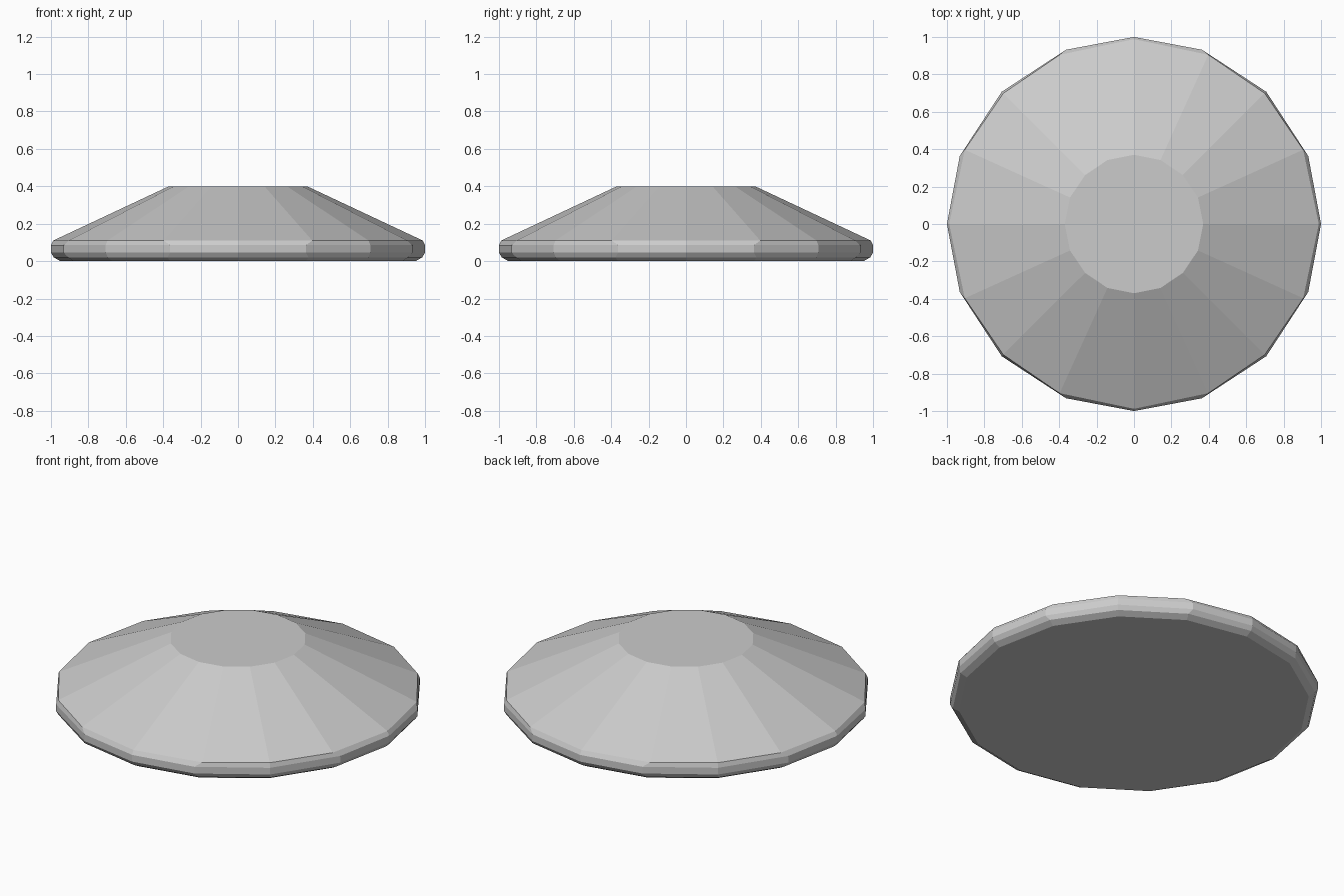
import bpy
import bmesh
from math import sin, cos, radians

cube = bpy.data.objects.get("Cube")
if cube:
    bpy.data.objects.remove(cube, do_unlink=True)

# Plain grey finish
grey = bpy.data.materials.new("light grey")
grey.use_nodes = True
colour = (0.6, 0.6, 0.6, 1)
grey.diffuse_color = colour
grey.node_tree.nodes["Principled BSDF"].inputs["Base Color"].default_value = colour

SIDES = 16
# Rings from base to top: radius, height, angular shift of the odd corners
RINGS = [(0.95, 0.0, 0), (0.985, 0.02, 0), (1.0, 0.045, -1.2),
         (1.0, 0.085, -1.2), (0.988, 0.11, 1.2), (0.37, 0.4, 0)]


def ring_points(radius, height, shift):
    """Sixteen corners, odd ones moved towards or away from the nearest axis."""
    for i in range(SIDES):
        side = {1: 1, 3: -1}.get(i % 4, 0)
        angle = radians(i * 360 / SIDES + side * shift)
        yield (radius * cos(angle), radius * sin(angle), height)


# Sloped disc with a rounded rim and flat top
bm = bmesh.new()
rings = [[bm.verts.new(p) for p in ring_points(*r)] for r in RINGS]
for low, high in zip(rings, rings[1:]):
    for i in range(SIDES):
        j = (i + 1) % SIDES
        bm.faces.new((low[i], low[j], high[j], high[i]))
bm.faces.new(reversed(rings[0]))
bm.faces.new(rings[-1])
bmesh.ops.recalc_face_normals(bm, faces=bm.faces)

mesh = bpy.data.meshes.new("sloped_disc")
bm.to_mesh(mesh)
bm.free()
mesh.materials.append(grey)
disc = bpy.data.objects.new("sloped_disc", mesh)
bpy.context.collection.objects.link(disc)
